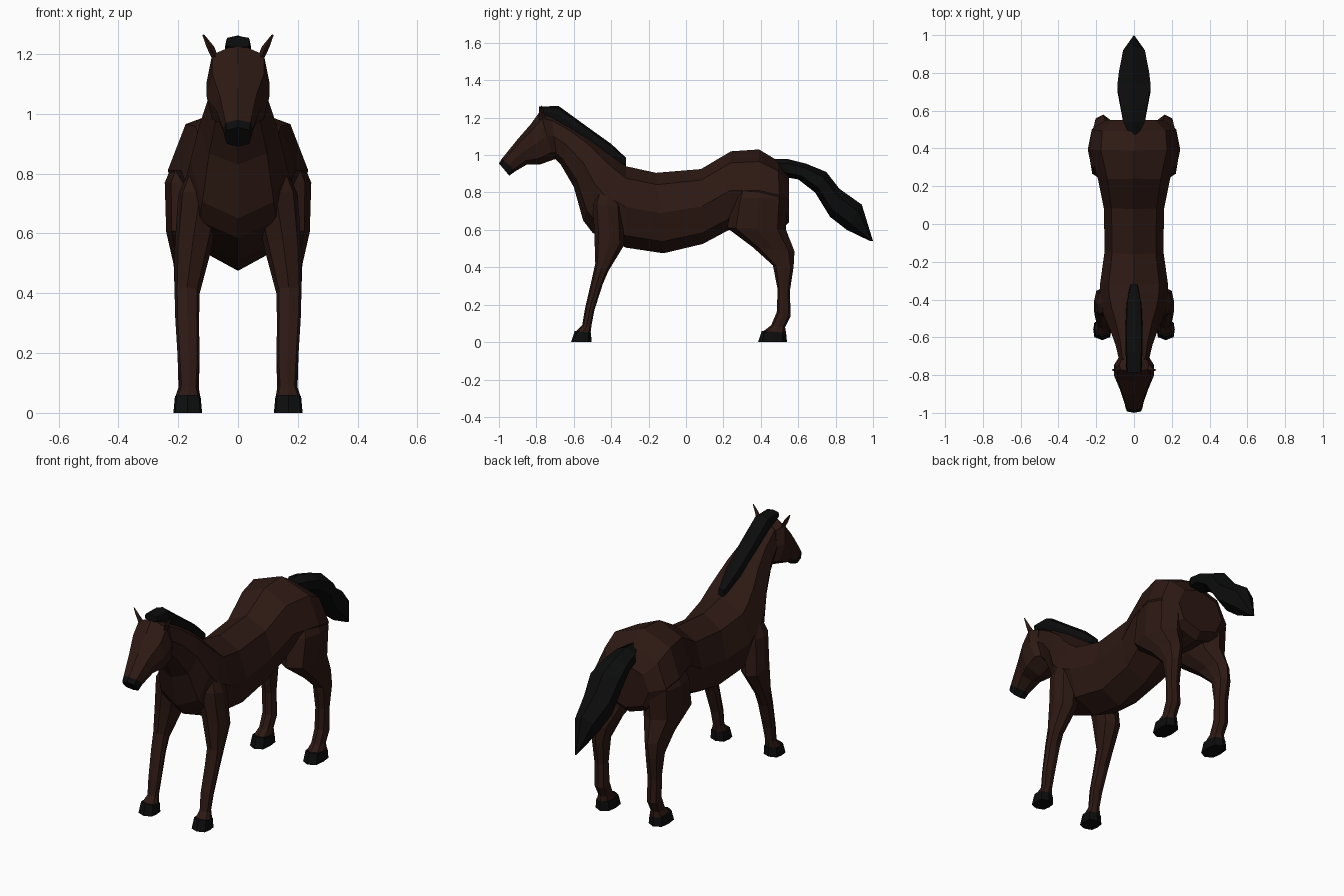
import bpy, bmesh, math


def material(name, rgb):
    m = bpy.data.materials.new(name)
    m.diffuse_color = (*rgb, 1)
    return m


BROWN = material("brown_coat", (0.026, 0.0095, 0.0065))
BLACK = material("black_hair", (0.0035, 0.0036, 0.0036))


def loft(name, sections, mat, n=8, square=0.85, mirror=False):
    """Each section: (y, z) of one edge, (y, z) of the opposite edge, centre x, half width."""
    bm = bmesh.new()
    rings = []
    for ay, az, by, bz, x, w in sections:
        ring = []
        for i in range(n):
            t = 2 * math.pi * i / n
            c, s = math.cos(t), math.sin(t)
            s = math.copysign(abs(s) ** square, s) if abs(s) > 1e-6 else 0
            ring.append(bm.verts.new((x + w * s,
                                      (ay + by) / 2 + c * (ay - by) / 2,
                                      (az + bz) / 2 + c * (az - bz) / 2)))
        rings.append(ring)
    for r, q in zip(rings, rings[1:]):
        for i in range(n):
            j = (i + 1) % n
            bm.faces.new((r[i], r[j], q[j], q[i]))
    bm.faces.new(rings[0])
    bm.faces.new(rings[-1])
    bmesh.ops.recalc_face_normals(bm, faces=bm.faces)
    me = bpy.data.meshes.new(name)
    bm.to_mesh(me)
    bm.free()
    me.materials.append(mat)
    ob = bpy.data.objects.new(name, me)
    bpy.context.collection.objects.link(ob)
    if mirror:
        ob.modifiers.new("Mirror", "MIRROR")
    return ob


# Trunk and neck, rump to poll
loft("body", [
    (0.55, 0.89, 0.55, 0.64, 0, 0.15),
    (0.49, 0.97, 0.51, 0.60, 0, 0.225),
    (0.39, 1.03, 0.40, 0.59, 0, 0.235),
    (0.24, 1.02, 0.23, 0.60, 0, 0.19),
    (0.08, 0.925, 0.09, 0.525, 0, 0.16),
    (-0.16, 0.905, -0.12, 0.475, 0, 0.155),
    (-0.32, 0.94, -0.32, 0.505, 0, 0.18),
    (-0.36, 0.98, -0.50, 0.585, 0, 0.175),
    (-0.42, 1.03, -0.55, 0.65, 0, 0.16),
    (-0.50, 1.09, -0.60, 0.83, 0, 0.13),
    (-0.61, 1.16, -0.67, 0.95, 0, 0.098),
    (-0.72, 1.22, -0.71, 0.99, 0, 0.08),
], BROWN)

# Head and dark muzzle
loft("head", [
    (-0.72, 1.22, -0.69, 0.98, 0, 0.08),
    (-0.78, 1.235, -0.71, 0.975, 0, 0.105),
    (-0.83, 1.165, -0.78, 0.95, 0, 0.105),
    (-0.90, 1.085, -0.85, 0.95, 0, 0.075),
    (-0.985, 0.98, -0.91, 0.915, 0, 0.05),
], BROWN, square=0.55)
loft("muzzle", [
    (-0.985, 0.98, -0.91, 0.915, 0, 0.05),
    (-1.0, 0.955, -0.945, 0.89, 0, 0.045),
], BLACK, square=0.55)

# Ears
loft("ears", [
    (-0.785, 1.19, -0.745, 1.19, 0.078, 0.012),
    (-0.785, 1.225, -0.76, 1.225, 0.093, 0.013),
    (-0.775, 1.265, -0.77, 1.26, 0.115, 0.004),
], BROWN, n=4, mirror=True)

# Mane
loft("mane", [
    (-0.785, 1.26, -0.785, 1.22, 0, 0.04),
    (-0.68, 1.262, -0.70, 1.18, 0, 0.044),
    (-0.54, 1.16, -0.58, 1.10, 0, 0.046),
    (-0.40, 1.06, -0.45, 1.00, 0, 0.04),
    (-0.32, 0.985, -0.32, 0.94, 0, 0.02),
], BLACK, square=0.4)

# Tail
loft("tail", [
    (0.46, 0.98, 0.49, 0.89, 0, 0.02),
    (0.54, 0.98, 0.54, 0.88, 0, 0.065),
    (0.64, 0.955, 0.60, 0.87, 0, 0.08),
    (0.75, 0.91, 0.69, 0.80, 0, 0.10),
    (0.82, 0.82, 0.77, 0.67, 0, 0.09),
    (0.94, 0.735, 0.86, 0.60, 0, 0.065),
    (1.0, 0.54, 0.985, 0.54, 0, 0.004),
], BLACK, n=6)

# Front legs and hooves
loft("front_legs", [
    (-0.45, 0.88, -0.39, 0.87, 0.11, 0.025),
    (-0.50, 0.74, -0.34, 0.72, 0.125, 0.075),
    (-0.49, 0.58, -0.33, 0.52, 0.15, 0.062),
    (-0.485, 0.42, -0.415, 0.38, 0.17, 0.042),
    (-0.505, 0.33, -0.445, 0.31, 0.17, 0.04),
    (-0.54, 0.18, -0.49, 0.17, 0.165, 0.036),
    (-0.555, 0.09, -0.505, 0.09, 0.165, 0.03),
    (-0.59, 0.055, -0.51, 0.05, 0.168, 0.042),
], BROWN, square=0.65, mirror=True)
loft("front_hooves", [
    (-0.595, 0.06, -0.508, 0.05, 0.168, 0.043),
    (-0.615, 0.0, -0.505, 0.0, 0.168, 0.048),
], BLACK, square=0.4, mirror=True)

# Hind legs and hooves
loft("hind_legs", [
    (0.31, 0.90, 0.47, 0.90, 0.13, 0.06),
    (0.25, 0.77, 0.54, 0.77, 0.14, 0.105),
    (0.22, 0.61, 0.535, 0.60, 0.148, 0.092),
    (0.36, 0.505, 0.58, 0.485, 0.163, 0.052),
    (0.465, 0.41, 0.575, 0.40, 0.17, 0.042),
    (0.49, 0.28, 0.555, 0.27, 0.168, 0.036),
    (0.485, 0.16, 0.56, 0.14, 0.165, 0.036),
    (0.455, 0.09, 0.53, 0.08, 0.165, 0.034),
    (0.41, 0.055, 0.535, 0.05, 0.168, 0.042),
], BROWN, square=0.65, mirror=True)
loft("hind_hooves", [
    (0.405, 0.06, 0.535, 0.05, 0.168, 0.043),
    (0.385, 0.0, 0.54, 0.0, 0.168, 0.048),
], BLACK, square=0.4, mirror=True)
